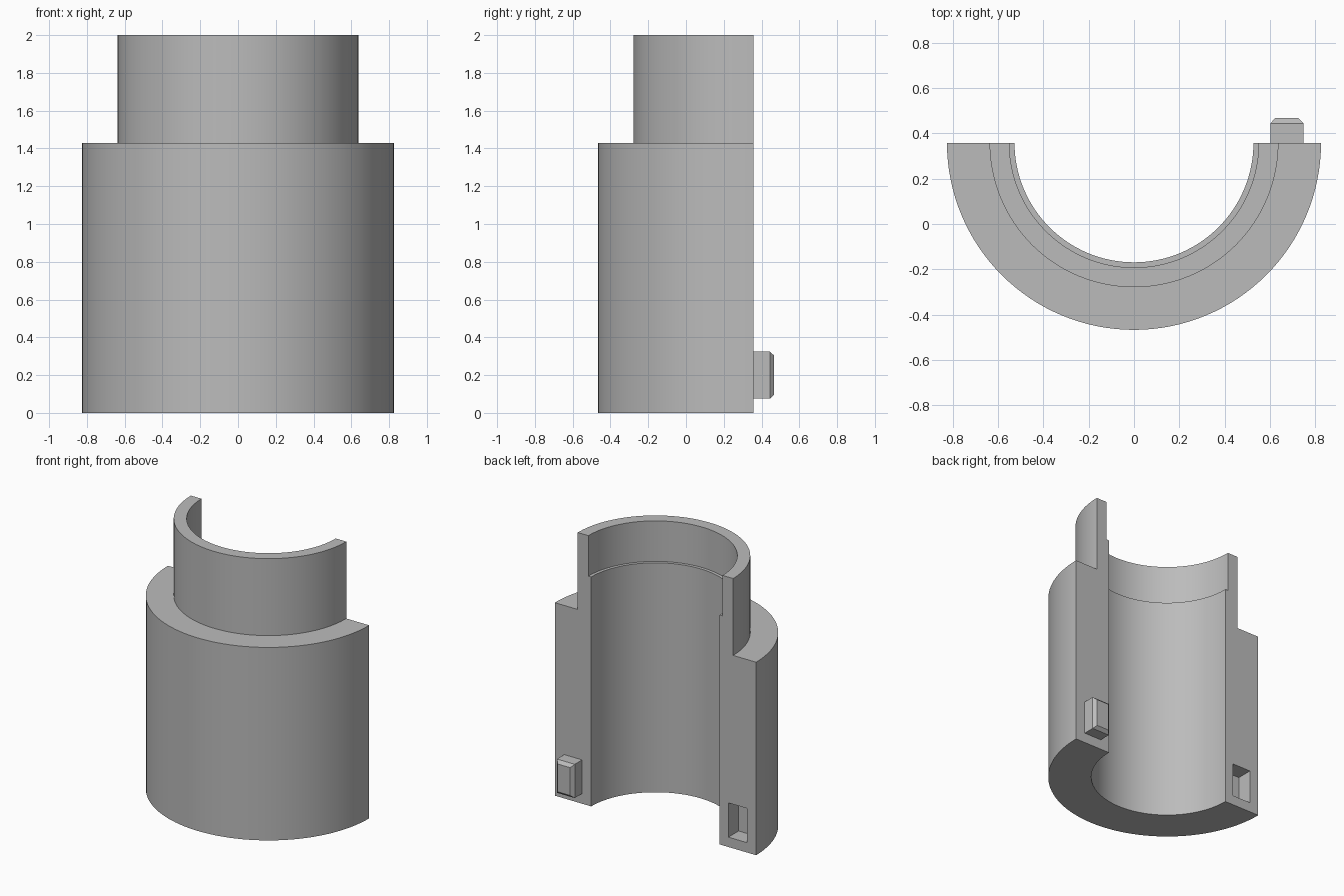
import bpy
import bmesh
from math import pi, radians, cos, sin

if "Cube" in bpy.data.objects:
    bpy.data.objects.remove(bpy.data.objects["Cube"], do_unlink=True)

CUT_Y = 0.358   # plane of the split face, also the axis of the bore
STEPS = 64

grey = bpy.data.materials.new("plain_grey")
grey.use_nodes = True
colour = (0.5, 0.5, 0.5, 1)
grey.diffuse_color = colour
grey.node_tree.nodes["Principled BSDF"].inputs["Base Color"].default_value = colour


def make_object(name, bm):
    bmesh.ops.recalc_face_normals(bm, faces=bm.faces)
    mesh = bpy.data.meshes.new(name)
    bm.to_mesh(mesh)
    bm.free()
    mesh.materials.append(grey)
    obj = bpy.data.objects.new(name, mesh)
    bpy.context.collection.objects.link(obj)
    return obj


def half_turn(name, profile):
    """Sweep a closed (radius, z) profile half way round, with capped ends."""
    bm = bmesh.new()
    rings = []
    for i in range(STEPS + 1):
        a = -pi * i / STEPS
        rings.append([bm.verts.new((r * cos(a), CUT_Y + r * sin(a), z)) for r, z in profile])
    n = len(profile)
    for a, b in zip(rings, rings[1:]):
        for j in range(n):
            k = (j + 1) % n
            bm.faces.new((a[j], a[k], b[k], b[j]))
    bm.faces.new(rings[0])
    bm.faces.new(rings[-1])
    return make_object(name, bm)


def block(name, x, y0, y1, z, size_x, size_z, taper=1.0, inset=0.0):
    """Box along y; the last stretch of length taper shrinks by inset."""
    bm = bmesh.new()
    loops = []
    for y, s in ((y0, 0), (y1 - taper, 0), (y1, inset)):
        hx, hz = size_x / 2 - s, size_z / 2 - s
        loops.append([bm.verts.new((x + u * hx, y, z + v * hz))
                      for u, v in ((-1, -1), (1, -1), (1, 1), (-1, 1))])
    for a, b in zip(loops, loops[1:]):
        for j in range(4):
            k = (j + 1) % 4
            bm.faces.new((a[j], a[k], b[k], b[j]))
    bm.faces.new(loops[0])
    bm.faces.new(loops[-1])
    return make_object(name, bm)


# Stepped half sleeve with a narrow neck and a recess inside its rim
sleeve = half_turn("half_sleeve", [
    (0.527, 0), (0.825, 0), (0.825, 1.43), (0.637, 1.43),
    (0.637, 2), (0.55, 2), (0.55, 1.70), (0.527, 1.70)])

# Socket on the right half of the split face
cutter = block("socket_cutter", -0.674, CUT_Y - 0.12, CUT_Y + 0.1, 0.2, 0.152, 0.254, 0.02)
cutter.hide_render = True
cutter.hide_viewport = True
cutter.display_type = 'WIRE'
cut = sleeve.modifiers.new("socket", 'BOOLEAN')
cut.operation = 'DIFFERENCE'
cut.solver = 'EXACT'
cut.object = cutter

# Apply the cut and drop the helper
bpy.context.view_layer.objects.active = sleeve
sleeve.select_set(True)
bpy.ops.object.modifier_apply(modifier=cut.name)
bpy.data.objects.remove(cutter, do_unlink=True)
bpy.ops.object.shade_smooth_by_angle(angle=radians(30))

# Chamfered locating peg on the left half of the split face
block("locating_peg", 0.674, CUT_Y - 0.01, 0.467, 0.2, 0.146, 0.25, 0.023, 0.022)
